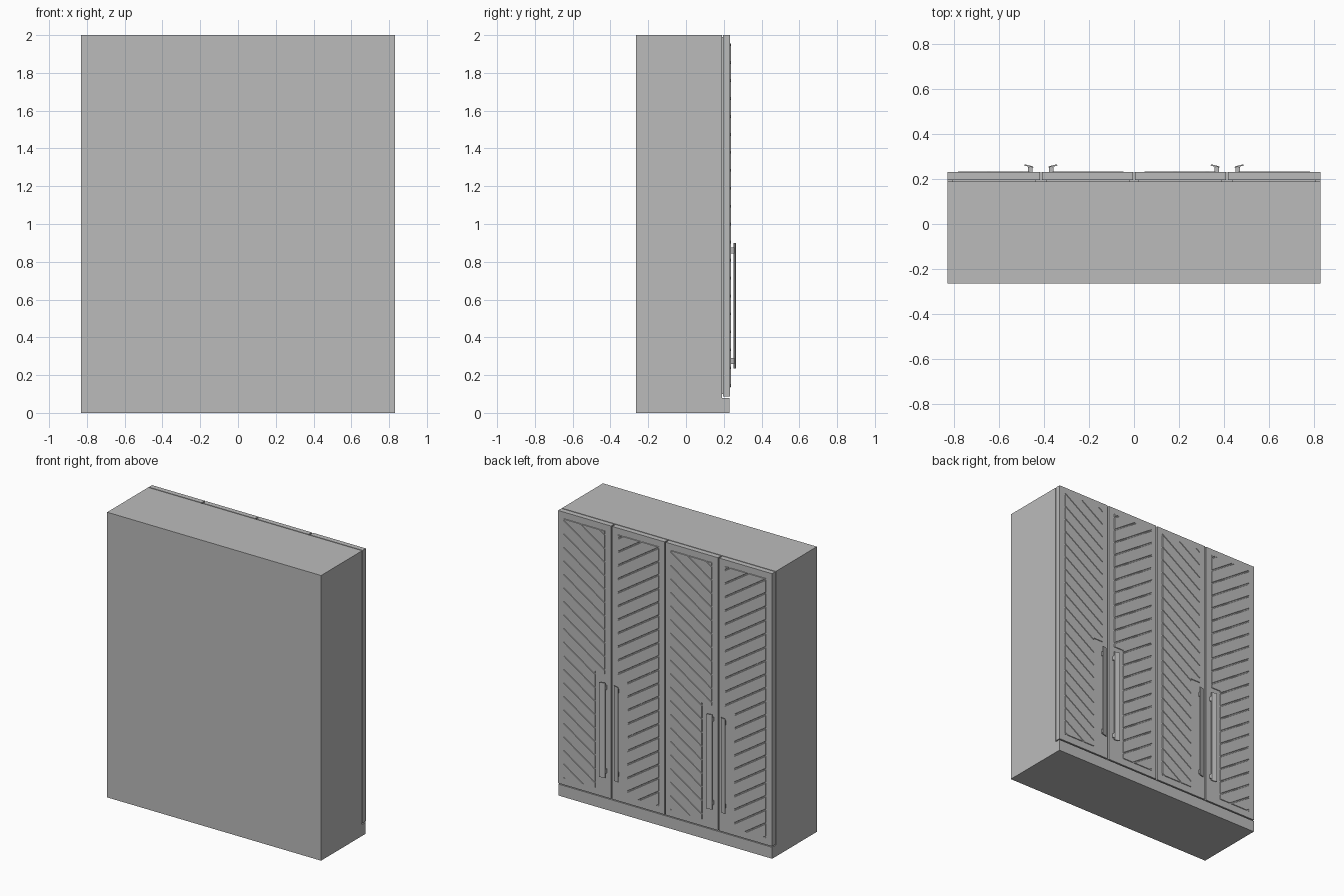
import bpy, bmesh, math
from mathutils import Vector

if "Cube" in bpy.data.objects:
    bpy.data.objects.remove(bpy.data.objects["Cube"])

grey = bpy.data.materials.new("grey")
grey.diffuse_color = (0.5, 0.5, 0.5, 1)
grey.use_nodes = True
grey.node_tree.nodes["Principled BSDF"].inputs["Base Color"].default_value = grey.diffuse_color


def finish(bm, name, recalc=True):
    if recalc:
        bmesh.ops.recalc_face_normals(bm, faces=bm.faces)
    me = bpy.data.meshes.new(name)
    bm.to_mesh(me)
    bm.free()
    me.materials.append(grey)
    ob = bpy.data.objects.new(name, me)
    bpy.context.collection.objects.link(ob)
    return ob


def prism(name, outline, z0, z1):
    """Upright solid from an (x, y) outline."""
    bm = bmesh.new()
    lo = [bm.verts.new((x, y, z0)) for x, y in outline]
    hi = [bm.verts.new((x, y, z1)) for x, y in outline]
    bm.faces.new(lo)
    bm.faces.new(hi)
    n = len(lo)
    for i in range(n):
        j = (i + 1) % n
        bm.faces.new((lo[i], lo[j], hi[j], hi[i]))
    return finish(bm, name)


def box(name, x0, x1, y0, y1, z0, z1):
    return prism(name, [(x0, y0), (x1, y0), (x1, y1), (x0, y1)], z0, z1)


def place(bm, h, d):
    """Move door-local mesh (u from the handle edge) to the door, mirrored if d < 0."""
    for v in bm.verts:
        v.co.x = h + d * v.co.x
    if d < 0:
        bmesh.ops.reverse_faces(bm, faces=bm.faces)


def face_out(bm):
    bm.normal_update()
    for f in bm.faces:
        if f.normal.y < 0:
            f.normal_flip()
    bm.normal_update()


FACE = 0.232   # door surface


def moulding(name, h, d):
    # raised L-shaped frame stepping around the handle
    pts = [(0.10, 0.115), (0.385, 0.115), (0.385, 1.975),
           (0.025, 1.975), (0.025, 0.93), (0.10, 0.93)]
    bm = bmesh.new()
    f = bm.faces.new([bm.verts.new((u, FACE, z)) for u, z in pts])
    face_out(bm)
    for t, dep in ((0.003, 0.007), (0.012, 0), (0.005, -0.006)):
        bmesh.ops.inset_region(bm, faces=[f], thickness=t, depth=dep, use_even_offset=True)
        bm.normal_update()
    bmesh.ops.delete(bm, geom=[f], context='FACES')
    place(bm, h, d)
    finish(bm, name, False)


def slats(name, h, d, slope=0.66, pitch=0.095, groove=0.008):
    # diagonal planks cut out of the L-shaped panel
    y = FACE + 0.001
    bm = bmesh.new()
    V = lambda u, z: bm.verts.new((u, y, z))
    a, b, c = V(0.045, 0.95), V(0.12, 0.95), V(0.365, 0.95)
    bm.faces.new((V(0.12, 0.135), V(0.365, 0.135), c, b))
    bm.faces.new((a, b, c, V(0.365, 1.955), V(0.045, 1.955)))
    no = Vector((-slope, 0, 1)).normalized()
    k0 = -0.1
    for i in range(23):
        for off in (0, groove):
            bmesh.ops.bisect_plane(bm, geom=bm.verts[:] + bm.edges[:] + bm.faces[:], dist=1e-5,
                                   plane_co=(0, y, k0 + i * pitch + off), plane_no=no)
    face_out(bm)
    planks = []
    for f in bm.faces:
        m = f.calc_center_median()
        if (m.z - slope * m.x - k0) % pitch > groove:
            planks.append(f)
    bmesh.ops.inset_region(bm, faces=planks, thickness=0.002, depth=0.004,
                           use_even_offset=True, use_boundary=True)
    place(bm, h, d)
    finish(bm, name, False)


# carcass and plinth
box("cabinet_body", -0.83, 0.83, -0.265, 0.19, 0.08, 2.0)
box("plinth", -0.83, 0.83, -0.265, 0.23, 0.0, 0.08)

# four doors: handle-edge position and direction away from it
for i, (h, d) in enumerate(((0.42, 1), (0.41, -1), (-0.41, 1), (-0.42, -1)), 1):
    X = lambda u: h + d * u
    box(f"door_{i}", X(0), X(0.405 if abs(h) < 0.415 else 0.41), 0.196, FACE, 0.087, 2.0)
    # hinge strip joining door to body
    box(f"hinge_strip_{i}", X(0.02), X(0.39), 0.19, 0.196, 0.1, 1.99)
    moulding(f"door_moulding_{i}", h, d)
    slats(f"door_slats_{i}", h, d)
    # tilted bar handle on two posts
    prism(f"handle_bar_{i}", [(X(0.028), 0.251), (X(0.030), 0.257),
                              (X(0.067), 0.266), (X(0.069), 0.260)], 0.235, 0.90)
    for n, z in (("lower", 0.26), ("upper", 0.845)):
        box(f"handle_post_{n}_{i}", X(0.032), X(0.052), FACE, 0.255, z, z + 0.03)
